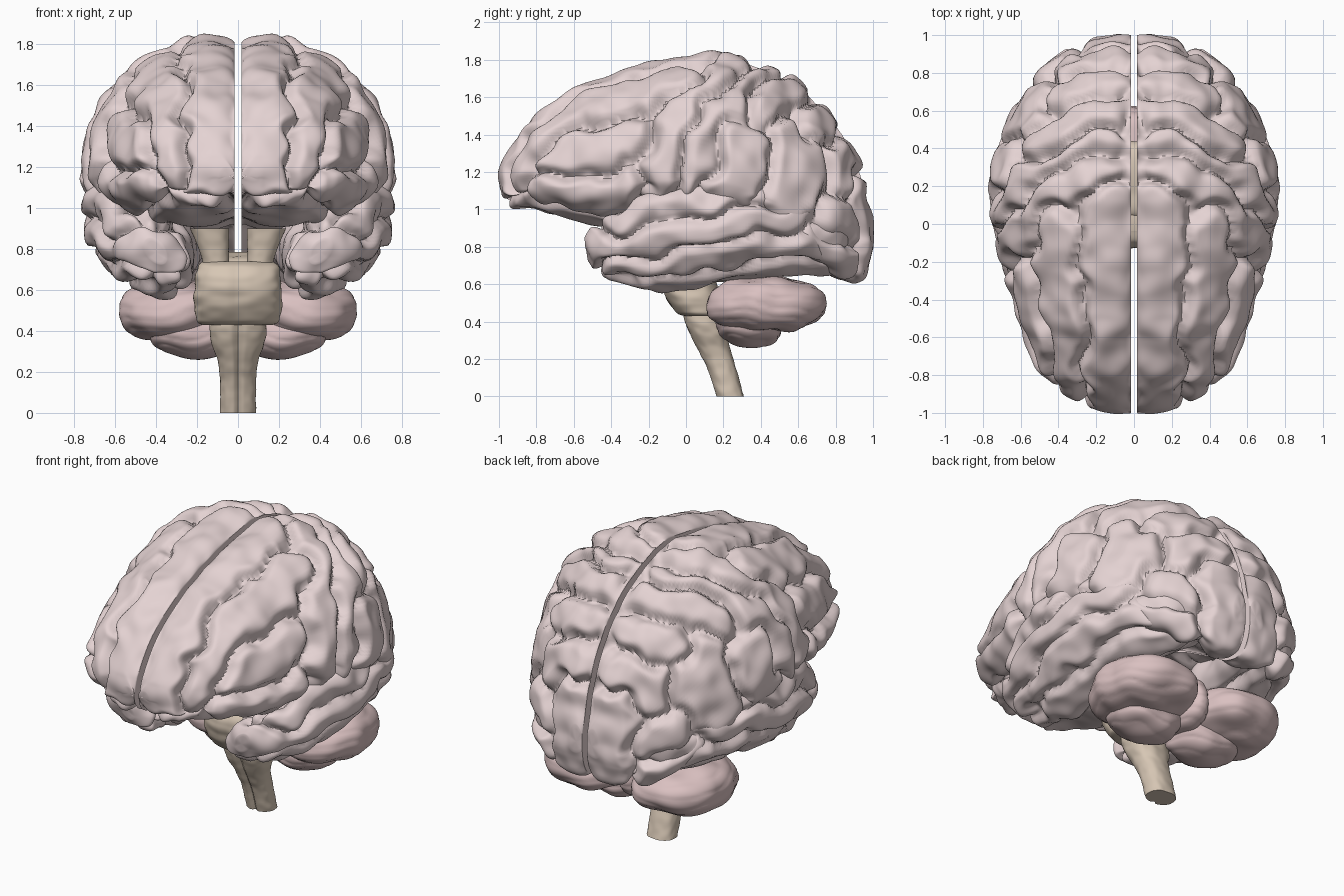
import bpy, bmesh, math
from mathutils import Vector, noise, kdtree

if "Cube" in bpy.data.objects:
    bpy.data.objects.remove(bpy.data.objects["Cube"])


def material(name, rgb):
    m = bpy.data.materials.new(name)
    m.diffuse_color = (*rgb, 1)
    m.use_nodes = True
    m.node_tree.nodes["Principled BSDF"].inputs["Base Color"].default_value = m.diffuse_color
    return m


CORTEX = material("cortex", (0.78, 0.65, 0.65))
CEREBELLUM = material("cerebellum", (0.70, 0.53, 0.53))
STEM = material("stem", (0.68, 0.57, 0.46))


def sample(rows, t):
    """Smooth (Catmull-Rom) interpolation through rows of numbers."""
    i = min(int(t), len(rows) - 2)
    f = t - i
    a, b, c, d = (rows[min(max(i + k, 0), len(rows) - 1)] for k in (-1, 0, 1, 2))
    return [0.5 * (2 * q + (r - p) * f + (2 * p - 5 * q + 4 * r - s) * f * f
                   + (3 * q - p - 3 * r + s) * f ** 3) for p, q, r, s in zip(a, b, c, d)]


def skin(rings):
    """Closed bmesh through a list of point rings."""
    bm = bmesh.new()
    vs = [[bm.verts.new(p) for p in ring] for ring in rings]
    n = len(vs[0])
    for a, b in zip(vs, vs[1:]):
        for j in range(n):
            k = (j + 1) % n
            bm.faces.new((a[j], a[k], b[k], b[j]))
    for ring in (vs[0], vs[-1]):
        mid = bm.verts.new(sum((v.co for v in ring), Vector()) / n)
        for j in range(n):
            bm.faces.new((ring[j], ring[(j + 1) % n], mid))
    bmesh.ops.recalc_face_normals(bm, faces=bm.faces)
    bm.normal_update()
    return bm


def finish(bm, name, mat, mirror=False, angle=50):
    bm.normal_update()
    me = bpy.data.meshes.new(name)
    bm.to_mesh(me)
    bm.free()
    me.materials.append(mat)
    ob = bpy.data.objects.new(name, me)
    bpy.context.collection.objects.link(ob)
    bpy.ops.object.select_all(action='DESELECT')
    ob.select_set(True)
    bpy.context.view_layer.objects.active = ob
    bpy.ops.object.shade_smooth_by_angle(angle=math.radians(angle))
    if mirror:
        mod = ob.modifiers.new("mirror", 'MIRROR')
        mod.use_mirror_merge = False
    return ob


GAP = 0.016


def lobe_point(rows, t, deg, shear):
    """Point of a lobe: rows hold y, centre x, centre z, width, height up, height down."""
    y, cx, cz, rx, up, down = sample(rows, t)
    s, c = math.sin(math.radians(deg)), math.cos(math.radians(deg))
    h = (up if c > 0 else down) * c
    if c < 0 and not shear:
        s = math.copysign(abs(s) ** .8, s)
    x = cx + rx * s + shear * h
    edge = 0.035 * math.exp(-max(x - GAP, 0) / 0.04)
    return Vector((max(x, GAP), y, cz + h - edge * c))


def folded_lobe(name, rows, gyri, nu, nv, depth, shear=0):
    """Loft a lobe, then press creases midway between neighbouring gyrus lines."""
    last = len(rows) - 1
    bm = skin([[lobe_point(rows, last * i / nu, 360 * j / nv, shear) for j in range(nv)]
               for i in range(nu + 1)])

    def at(y, deg):
        for i in range(last):
            if y <= rows[i + 1][0]:
                break
        f = (y - rows[i][0]) / (rows[i + 1][0] - rows[i][0])
        return lobe_point(rows, i + min(max(f, 0), 1), deg, shear)

    trees = []
    for line in gyri:
        pts = [at(a[0] + (b[0] - a[0]) * k / 12, a[1] + (b[1] - a[1]) * k / 12)
               for a, b in zip(line, line[1:]) for k in range(13)]
        tree = kdtree.KDTree(len(pts))
        for i, p in enumerate(pts):
            tree.insert(p, i)
        tree.balance()
        trees.append(tree)
    moves = []
    for v in bm.verts:
        q = v.co + 0.085 * noise.noise_vector(v.co * 5) + 0.02 * noise.noise_vector(v.co * 10)
        d = sorted(t.find(q)[2] for t in trees)
        crease = max(0, 1 - (d[1] - d[0]) / 0.11) ** 2
        dent = 0.025 * (noise.noise(v.co * 8) - 0.25)
        n = v.normal.copy()
        if v.co.x < GAP + .001:
            n.x = 0
        moves.append(n * (dent - depth * crease))
    for v, m in zip(bm.verts, moves):
        v.co += m
    for _ in range(2):
        bmesh.ops.smooth_vert(bm, verts=bm.verts, factor=.5, use_axis_x=True,
                              use_axis_y=True, use_axis_z=True)
    for v in bm.verts:
        v.co.x = max(v.co.x, GAP)
    return finish(bm, name, CORTEX, mirror=True)


# Cerebral hemispheres: y, half width, top, bottom
outline = [(-1.0, .09, 1.21, 1.12), (-.985, .20, 1.28, 1.04), (-.92, .35, 1.39, 1.0),
           (-.8, .50, 1.52, .99), (-.6, .595, 1.65, .94), (-.4, .65, 1.73, .91),
           (-.2, .71, 1.79, .93), (0, .765, 1.83, .93), (.2, .78, 1.85, .91),
           (.4, .735, 1.80, .84), (.6, .65, 1.70, .73), (.8, .52, 1.51, .61),
           (.92, .37, 1.29, .60), (.98, .23, 1.10, .66), (1.0, .10, .97, .78)]
rows = []
for y, w, top, low in outline:
    cx, cz = min(.1, w / 2), low + .26 * (top - low)
    rows.append((y, cx, cz, w - cx, top - cz, cz - low))
gyri = [
    [(-.99, 140), (-.985, 50), (-.92, 6), (-.5, 3), (.14, 4)],         # superior frontal
    [(-.92, 70), (-.82, 45), (-.6, 40), (-.08, 34)],                   # middle frontal
    [(-.8, 76), (-.6, 66), (-.3, 66)],                                 # inferior frontal
    [(-.78, 102), (-.35, 92)],                                         # frontal operculum
    [(-.9, 172), (-.3, 172)],                                          # orbital
    [(.3, 5), (.22, 28), (.05, 50), (-.1, 70), (-.15, 96)],            # precentral
    [(.45, 5), (.37, 26), (.22, 49), (.08, 70), (.03, 96)],            # postcentral
    [(.6, 5), (.58, 22), (.43, 44)],                                   # superior parietal
    [(.79, 6), (.70, 35)],                                             # rear parietal
    [(.2, 95), (.27, 70), (.38, 73), (.38, 95)],                       # supramarginal
    [(.5, 90), (.54, 60), (.66, 61), (.66, 82)],                       # angular
    [(.9, 12), (.84, 48)],                                             # upper occipital
    [(.8, 80), (.9, 72)],                                              # lateral occipital
    [(.72, 112), (.92, 115)],                                          # lower occipital
    [(.97, 5), (.99, 70), (.985, 140)],                                # occipital pole
]
folded_lobe("cerebral_hemispheres", rows, gyri, 240, 190, .085)

# Temporal lobes, leaning outward towards the top
rows = [(-.54, .40, .78, .05, .07, .06), (-.49, .41, .78, .15, .15, .13),
        (-.35, .44, .80, .20, .22, .21), (-.15, .47, .83, .245, .29, .28),
        (.1, .485, .86, .27, .30, .27), (.35, .46, .89, .265, .27, .27),
        (.6, .40, .85, .245, .23, .2), (.8, .30, .82, .18, .18, .18),
        (.9, .25, .80, .1, .1, .1)]
gyri = [
    [(-.38, 40), (-.2, 46), (.1, 44), (.4, 45)],
    [(-.53, 230), (-.53, 95), (-.4, 90), (-.2, 83), (.1, 80), (.35, 86), (.6, 60)],
    [(-.36, 130), (0, 122), (.3, 122), (.75, 100)],
    [(-.34, 180), (0, 168), (.7, 160)],
    [(-.3, 250), (.6, 240)],
    [(-.3, -20), (.4, -10)],
]
folded_lobe("temporal_lobes", rows, gyri, 130, 110, .07, shear=.35)


# Cerebellum: finely ridged ellipsoids
def ridged_blob(name, centre, radii, mat, mirror, ridge):
    bm = bmesh.new()
    bmesh.ops.create_icosphere(bm, subdivisions=5, radius=1)
    for v in bm.verts:
        n = v.co.copy()
        p = Vector(centre) + Vector([math.copysign(abs(a) ** .88, a) * r for a, r in zip(n, radii)])
        wave = math.sin(55 * p.z + 9 * p.y + 3 * noise.noise(p * 5))
        p += n * (ridge * abs(wave) ** .5 - ridge + .03 * noise.noise(p * 6))
        v.co = p
    finish(bm, name, mat, mirror)


ridged_blob("cerebellum_upper", (.295, .435, .495), (.285, .315, .15), CEREBELLUM, True, .006)
ridged_blob("cerebellum_lower", (.215, .345, .395), (.215, .18, .135), CEREBELLUM, True, .006)
ridged_blob("cerebellum_vermis", (0, .40, .50), (.1, .23, .15), CEREBELLUM, False, .006)
ridged_blob("midbrain", (0, .24, .70), (.17, .2, .08), STEM, False, .0)


# Brainstem: rows hold z, centre x, centre y, half width, half depth
def stem_tube(name, rows, mirror, groove, steps=60, n=80):
    rings = []
    for i in range(steps + 1):
        z, cx, cy, rx, ry = sample(rows, (len(rows) - 1) * i / steps)
        ring = []
        for j in range(n):
            a = 2 * math.pi * j / n - math.pi
            k = 1 - groove * math.exp(-(a / .13) ** 2)
            k += .04 * noise.noise(Vector((math.sin(a) * 2, math.cos(a) * 2, z * 22)))
            s, c = math.sin(a), math.cos(a)
            ring.append((cx + rx * k * math.copysign(abs(s) ** .9, s),
                         cy - ry * k * math.copysign(abs(c) ** .8, c), max(z, 0)))
        rings.append(ring)
    finish(skin(rings), name, STEM, mirror)


stem_tube("medulla", [(0, 0, .235, .088, .074), (.15, 0, .19, .088, .078), (.26, 0, .145, .1, .09),
                      (.34, 0, .115, .13, .10), (.42, 0, .09, .138, .105), (.5, 0, .08, .12, .1)],
          False, .24)
stem_tube("pons", [(.43, 0, .09, .17, .10), (.45, 0, .07, .2, .125), (.53, 0, .04, .215, .15),
                   (.63, 0, .01, .21, .145), (.71, 0, .02, .2, .125), (.74, 0, .05, .17, .09)],
          False, .06)
stem_tube("cerebral_peduncles", [(.68, .1, .04, .06, .07), (.78, .115, .03, .07, .07),
                                 (.9, .138, .01, .095, .075)], True, .0, 24, 40)
